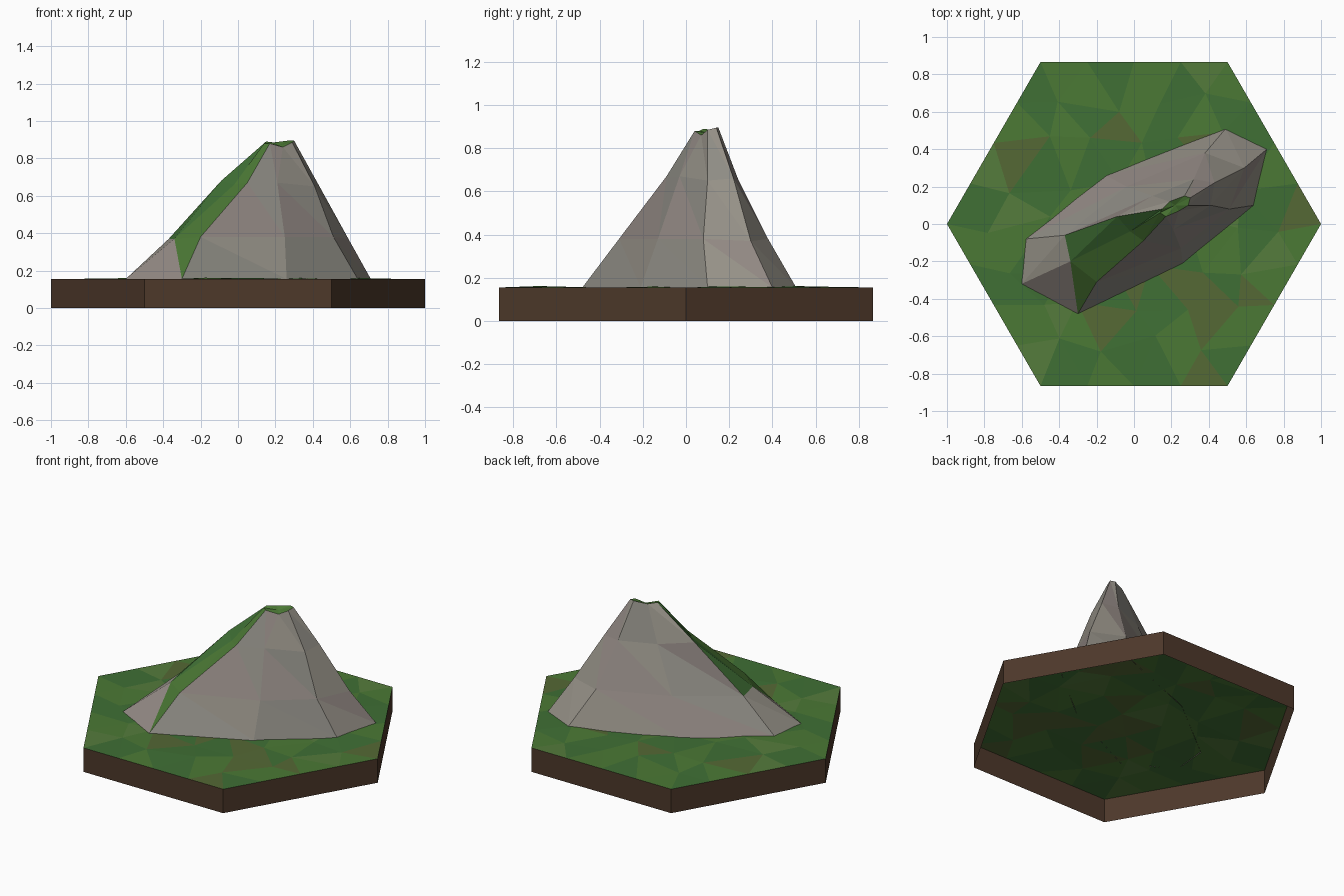
import bpy, bmesh, math, random

if "Cube" in bpy.data.objects:
    bpy.data.objects.remove(bpy.data.objects["Cube"])

random.seed(4)
TOP = 0.155


def material(name, rgb):
    m = bpy.data.materials.new(name)
    m.diffuse_color = (*rgb, 1)
    m.use_nodes = True
    m.node_tree.nodes["Principled BSDF"].inputs["Base Color"].default_value = m.diffuse_color
    return m


greens = [material(f"grass_{i}", c) for i, c in enumerate(
    [(0.07, 0.19, 0.035), (0.05, 0.16, 0.035), (0.09, 0.20, 0.045), (0.09, 0.14, 0.035)])]
greys = [material(f"rock_{i}", c) for i, c in enumerate(
    [(0.30, 0.28, 0.24), (0.27, 0.26, 0.23), (0.29, 0.25, 0.23)])]
brown = material("soil", (0.075, 0.04, 0.023))


def finish(name, bm, mats):
    mesh = bpy.data.meshes.new(name)
    bm.to_mesh(mesh)
    bm.free()
    for m in mats:
        mesh.materials.append(m)
    ob = bpy.data.objects.new(name, mesh)
    bpy.context.collection.objects.link(ob)


# Soil rim: open hexagonal band
bm = bmesh.new()
corners = [(math.cos(math.radians(60 * i)), math.sin(math.radians(60 * i))) for i in range(6)]
low = [bm.verts.new((x, y, 0)) for x, y in corners]
high = [bm.verts.new((x, y, TOP)) for x, y in corners]
for i in range(6):
    j = (i + 1) % 6
    bm.faces.new((low[i], low[j], high[j], high[i]))
finish("soil_rim", bm, [brown])

# Grass top: jittered triangular lattice, flat along its border
bm = bmesh.new()
N = 4
grid = {}
for a in range(-N, N + 1):
    for b in range(-N, N + 1):
        if abs(a + b) > N:
            continue
        x, y, z = (a + b / 2) / N, b * math.sqrt(3) / 2 / N, TOP
        if max(abs(a), abs(b), abs(a + b)) < N:
            x += random.uniform(-0.06, 0.06)
            y += random.uniform(-0.06, 0.06)
            z += random.uniform(-0.004, 0.01)
        grid[a, b] = bm.verts.new((x, y, z))
for a, b in grid:
    for tri in (((a, b), (a + 1, b), (a, b + 1)), ((a, b), (a, b + 1), (a - 1, b + 1))):
        if all(k in grid for k in tri):
            f = bm.faces.new([grid[k] for k in tri])
            f.material_index = random.choice((0, 0, 1, 1, 2, 3))
finish("grass_top", bm, greens)

# Mountain: four rings of eight points, base to summit
rings = [
    [(-.58, -.08, .155), (-.60, -.32, .155), (-.30, -.48, .155), (.26, -.21, .155),
     (.64, .10, .155), (.71, .40, .155), (.49, .51, .155), (-.15, .26, .155)],
    [(-.37, -.06, .37), (-.34, -.20, .37), (-.20, -.31, .38), (.25, -.13, .38),
     (.51, .08, .38), (.59, .30, .37), (.38, .38, .38), (-.04, .20, .38)],
    [(-.09, .04, .68), (-.02, -.04, .66), (.05, -.09, .67), (.21, -.03, .67),
     (.41, .10, .65), (.43, .22, .66), (.32, .24, .66), (.10, .15, .66)],
    [(.15, .08, .89), (.14, .06, .88), (.17, .04, .88), (.24, .07, .86),
     (.29, .10, .885), (.30, .14, .895), (.27, .15, .895), (.19, .12, .885)],
]
bm = bmesh.new()
v = [[bm.verts.new(p) for p in ring] for ring in rings]
for r in range(3):
    for i in range(8):
        j = (i + 1) % 8
        a, b, c, d = v[r][i], v[r][j], v[r + 1][j], v[r + 1][i]
        for k, tri in enumerate(((a, b, d), (b, c, d))):
            f = bm.faces.new(tri)
            # Grass strip climbs the left ridge
            grassy = (r > 0 and i < 2) or (r == 0 and i == 1 and k == 1)
            f.material_index = 3 + (i < 1) if grassy else random.randrange(3)

# Dished grassy summit
centre = bm.verts.new((.22, .10, .87))
for i in range(8):
    f = bm.faces.new((v[3][i], v[3][(i + 1) % 8], centre))
    f.material_index = 3
finish("mountain", bm, greys + greens[:2])
